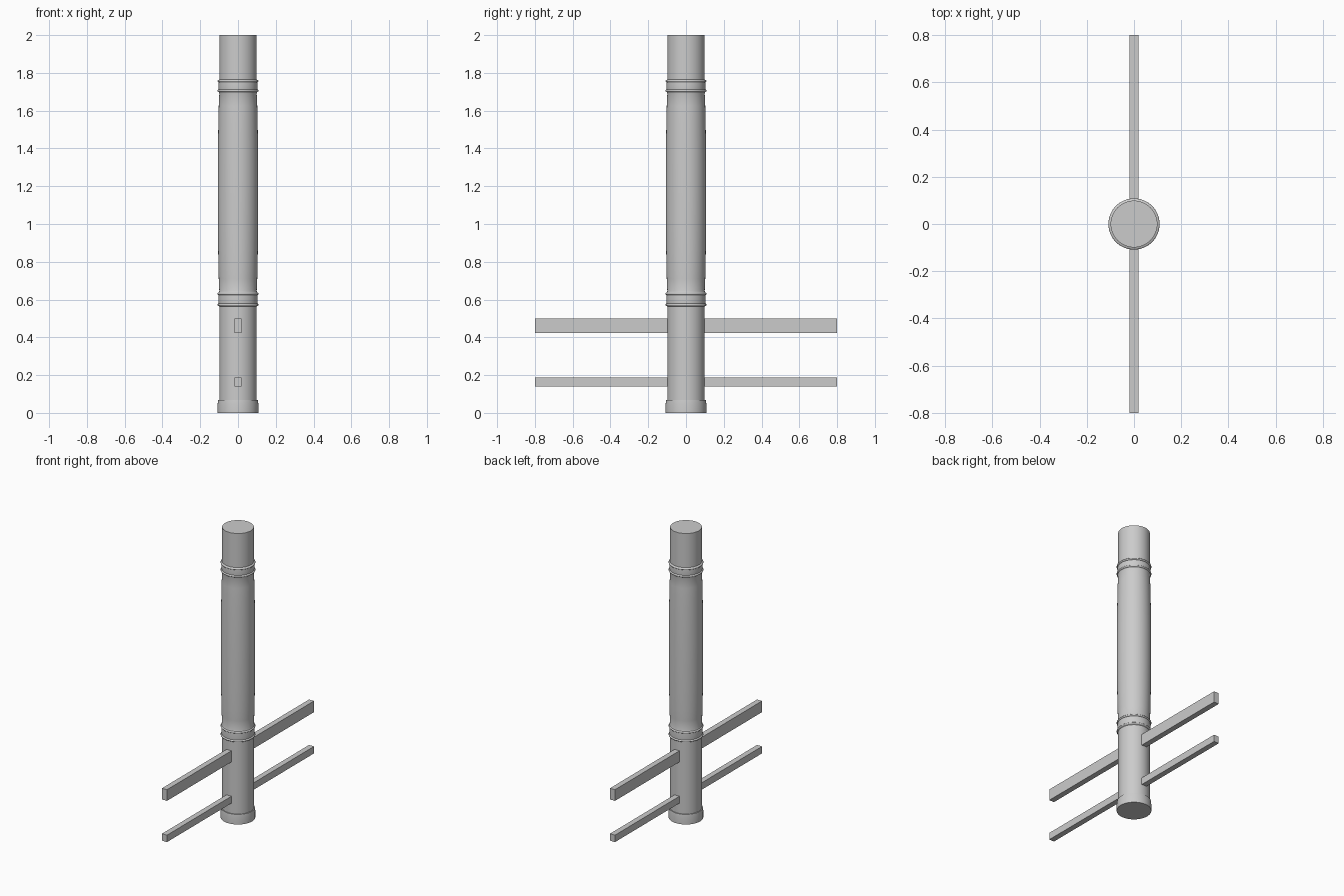
import bpy, bmesh, math

if "Cube" in bpy.data.objects:
    bpy.data.objects.remove(bpy.data.objects["Cube"])

SIDES = 64


def finish(name, bm):
    bmesh.ops.recalc_face_normals(bm, faces=bm.faces)
    mesh = bpy.data.meshes.new(name)
    bm.to_mesh(mesh)
    bm.free()
    ob = bpy.data.objects.new(name, mesh)
    bpy.context.collection.objects.link(ob)
    return ob


def lathe(name, profile):
    """Revolve (radius, z) points around z and cap both ends."""
    bm = bmesh.new()
    rings = []
    for r, z in profile:
        rings.append([bm.verts.new((r * math.cos(2 * math.pi * i / SIDES),
                                    r * math.sin(2 * math.pi * i / SIDES), z))
                      for i in range(SIDES)])
    for a, b in zip(rings, rings[1:]):
        for i in range(SIDES):
            j = (i + 1) % SIDES
            bm.faces.new((a[i], a[j], b[j], b[i]))
    bm.faces.new(rings[0][::-1])
    bm.faces.new(rings[-1])
    ob = finish(name, bm)
    bpy.ops.object.select_all(action='DESELECT')
    bpy.context.view_layer.objects.active = ob
    ob.select_set(True)
    bpy.ops.object.shade_smooth_by_angle(angle=math.radians(35))
    return ob


def rail(name, z0, z1):
    bm = bmesh.new()
    bmesh.ops.create_cube(bm, size=1)
    bmesh.ops.scale(bm, vec=(0.038, 1.6, z1 - z0), verts=bm.verts)
    bmesh.ops.translate(bm, vec=(0, 0, (z0 + z1) / 2), verts=bm.verts)
    return finish(name, bm)


def bead(z):
    """Rounded ring profile centred at height z."""
    return [(0.102 + 0.0065 * math.cos(t), z + 0.0065 * math.sin(t))
            for t in (math.radians(-90 + 30 * k) for k in range(7))]


# Post: foot, plain shaft, beaded collars, gently swelling middle, plain top
foot = [(0.108, 0), (0.108, 0.045), (0.105, 0.068), (0.099, 0.068)]
belly = [(0.099 + 0.008 * math.sin(math.pi * k / 16) ** 0.6, 0.645 + 1.045 * k / 16)
         for k in range(17)]
profile = (foot + [(0.099, 0.563)] + bead(0.572) + [(0.103, 0.60)] + bead(0.631)
           + belly + bead(1.706) + [(0.103, 1.73)] + bead(1.757)
           + [(0.099, 1.765), (0.099, 2.0)])
lathe("post", profile)

# Fence rails passing through the post
rail("upper_rail", 0.423, 0.5)
rail("lower_rail", 0.139, 0.187)
